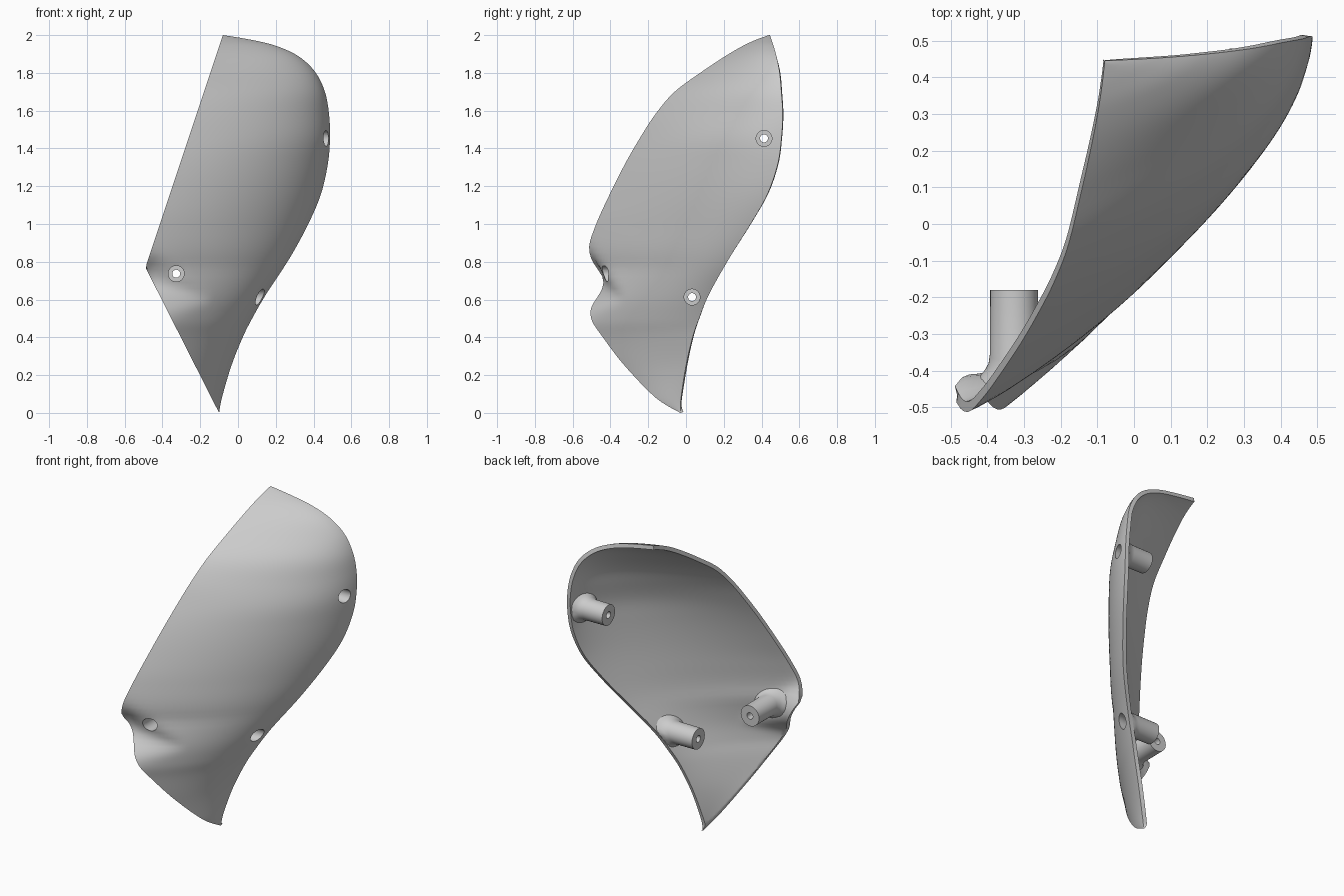
import bpy, bmesh, math
from mathutils import Vector
from mathutils.bvhtree import BVHTree

if "Cube" in bpy.data.objects:
    bpy.data.objects.remove(bpy.data.objects["Cube"])

# Horizontal sections: z, left edge y, right edge x/y, bulge control x/y
ROWS = [
    (0.00, -.03, -.10, -.03, -.10, -.03), (0.08, -.16, -.085, -.026, -.10, -.092),
    (0.25, -.325, -.035, 0, -.095, -.18), (0.40, -.44, .025, .035, -.04, -.20),
    (0.50, -.505, .075, .07, .02, -.20), (0.63, -.54, .15, .123, .095, -.18),
    (0.82, -.535, .274, .23, .185, -.135), (0.996, -.477, .37, .34, .275, -.06),
    (1.155, -.405, .438, .43, .35, 0), (1.314, -.325, .475, .485, .41, .06),
    (1.45, -.247, .487, .505, .447, .115), (1.58, -.163, .482, .512, .44, .18),
    (1.70, -.06, .46, .505, .42, .24), (1.807, .085, .407, .495, .36, .31),
    (1.89, .21, .317, .478, .27, .35), (1.945, .305, .195, .463, .15, .385),
    (1.977, .375, .06, .452, .03, .415), (2.0, .44, -.08, .445, -.08, .44),
]
SUB, NU, THICK = 6, 44, 0.025


def spline(t):
    i = min(int(t), len(ROWS) - 2)
    f = t - i
    p = [ROWS[max(0, min(len(ROWS) - 1, i + k))] for k in (-1, 0, 1, 2)]
    return [0.5 * (2 * b + (c - a) * f + (2 * a - 5 * b + 4 * c - d) * f * f
                   + (3 * b - a - 3 * c + d) * f ** 3) for a, b, c, d in zip(*p)]


def left_x(z):
    # Two straight cuts meeting at a corner
    if z > 0.77:
        return -0.49 + 0.41 * (z - 0.77) / 1.23
    return -0.49 + 0.39 * (0.77 - z) / 0.77


def surface(t, u):
    z, ly, rx, ry, cx, cy = spline(t)
    a, b, c = (1 - u) ** 2, 2 * u * (1 - u), u * u
    x = a * left_x(z) + b * cx + c * rx
    y = a * ly + b * cy + c * ry
    # Conical dent that fades away from the left corner
    f = max(0, min(1, (-0.14 - x) / 0.32))
    y += 0.112 * f ** 1.3 * math.exp(-((z - 0.61 - 0.07 * f) / (0.105 * f + 0.02)) ** 2)
    return Vector((x, y, z))


def make_object(name, bm):
    me = bpy.data.meshes.new(name)
    bm.to_mesh(me)
    bm.free()
    ob = bpy.data.objects.new(name, me)
    bpy.context.collection.objects.link(ob)
    return ob


def smooth(ob, deg):
    bpy.ops.object.select_all(action='DESELECT')
    ob.select_set(True)
    bpy.context.view_layer.objects.active = ob
    bpy.ops.object.shade_smooth_by_angle(angle=math.radians(deg))


def apply_modifiers(ob):
    bpy.context.view_layer.objects.active = ob
    for mod in list(ob.modifiers):
        bpy.ops.object.modifier_apply(modifier=mod.name)


# Outer skin of the curved panel
bm = bmesh.new()
nv = (len(ROWS) - 1) * SUB
grid = [[bm.verts.new(surface(i / SUB, j / NU)) for j in range(NU + 1)] for i in range(nv + 1)]
for i in range(nv):
    for j in range(NU):
        bm.faces.new((grid[i][j], grid[i][j + 1], grid[i + 1][j + 1], grid[i + 1][j]))
bmesh.ops.remove_doubles(bm, verts=bm.verts, dist=1e-5)
skin = BVHTree.FromBMesh(bm)
panel = make_object("curved_panel", bm)
m = panel.modifiers.new("thickness", 'SOLIDIFY')
m.thickness, m.offset = THICK, -1
apply_modifiers(panel)
# Left rim is cut flat, straight through the thickness
for v in panel.data.vertices:
    dx = left_x(v.co.z) - v.co.x
    if dx > 1e-5:
        v.co.x += dx
        v.co.y += 0.5 * dx
    v.co.z = max(v.co.z, 0)


# Screw posts whose bases follow the panel
def loft(bm, rings, closed):
    vs = [[bm.verts.new(p) for p in r] for r in rings]
    n = len(vs[0])
    for k in range(len(vs) if closed else len(vs) - 1):
        a, b = vs[k], vs[(k + 1) % len(vs)]
        for q in range(n):
            bm.faces.new((a[q], a[(q + 1) % n], b[(q + 1) % n], b[q]))
    if not closed:
        bm.faces.new(vs[0])
        bm.faces.new(vs[-1])
    bmesh.ops.recalc_face_normals(bm, faces=bm.faces)


def post(name, tip, axis, seg=40):
    tip, axis = Vector(tip), Vector(axis)
    e1 = Vector((0, 0, 1))
    e2 = axis.cross(e1)

    def flat(r, d):
        return [tip + axis * d + r * (math.cos(w) * e1 + math.sin(w) * e2)
                for w in (math.tau * k / seg for k in range(seg))]

    def on_skin(r, depth):
        out = []
        for p in flat(r, 0):
            hit = None
            while hit is None:
                hit = skin.ray_cast(p, axis)[0]
                if hit is None:
                    p = tip + (p - tip) * 0.93
            out.append(hit - axis * depth)
        return out

    bm = bmesh.new()
    loft(bm, [flat(.021, 0), flat(.065, 0), on_skin(.066, .085), on_skin(.07, .058),
              on_skin(.08, .04), on_skin(.10, .016), on_skin(.042, .014),
              flat(.042, .07), flat(.021, .07)], True)
    smooth(make_object(name, bm), 40)

    # Cutter for the screw hole through the panel
    bm = bmesh.new()
    loft(bm, [on_skin(.042, .12), on_skin(.042, -.1)], False)
    cutter = make_object(name + "_cutter", bm)
    cutter.hide_render = True
    mod = panel.modifiers.new("hole", 'BOOLEAN')
    mod.operation, mod.solver, mod.object = 'DIFFERENCE', 'EXACT', cutter
    return cutter


cutters = [
    post("upper_post", (.26, .413, 1.453), (1, 0, 0)),
    post("lower_post", (-.11, .032, .613), (1, 0, 0)),
    post("corner_post", (-.327, -.18, .737), (0, -1, 0)),
]

# Cut the holes, then shade
apply_modifiers(panel)
for c in cutters:
    bpy.data.objects.remove(c)
smooth(panel, 40)
